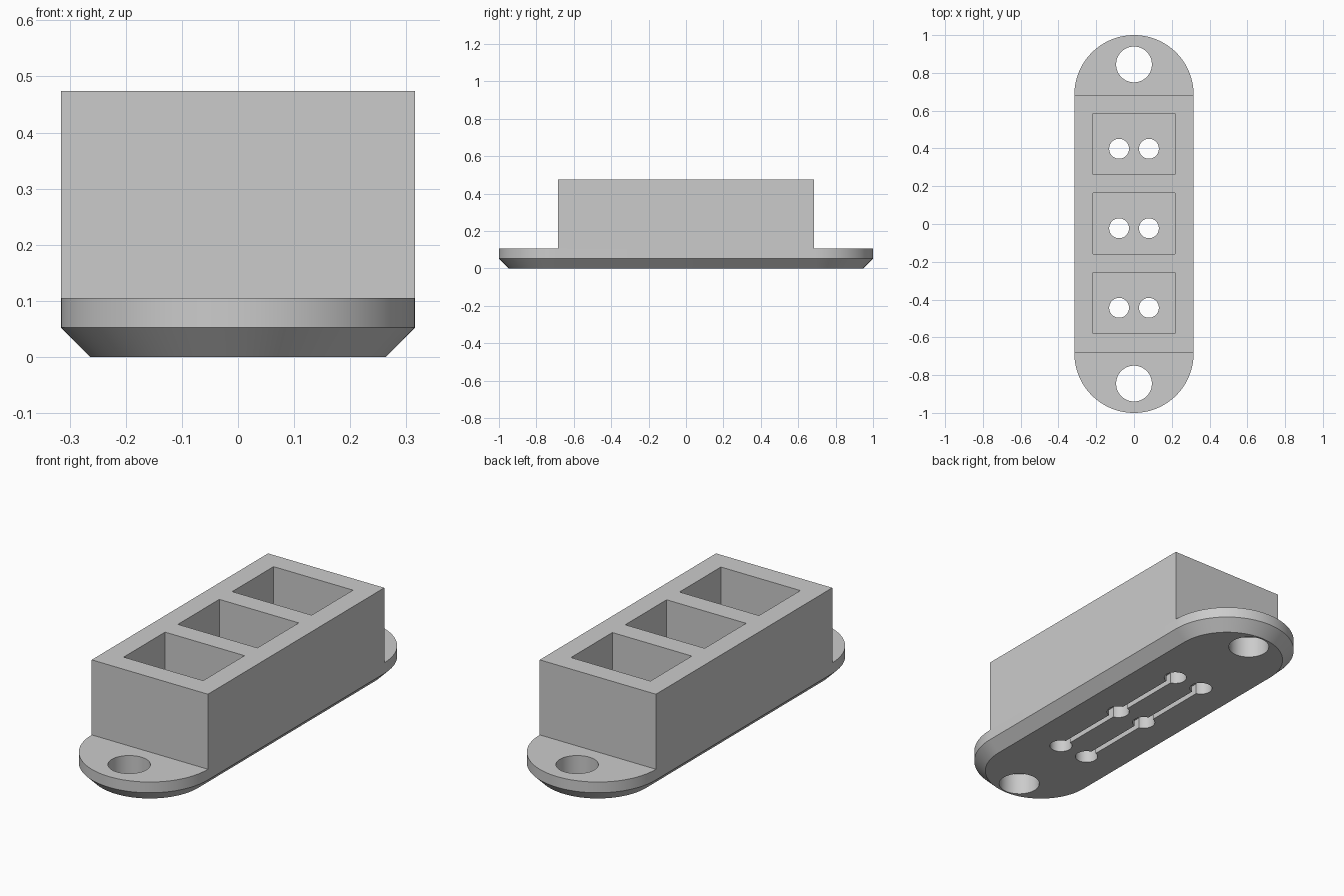
import bpy, bmesh
from math import pi, cos, sin, radians

if "Cube" in bpy.data.objects:
    bpy.data.objects.remove(bpy.data.objects["Cube"], do_unlink=True)

U = 1 / 19              # one design unit; the part is 38 units long
R, HALF = 6, 13         # end radius and half length of the straight section
FLANGE, TOP = 2, 9      # heights
PITCH = 8               # spacing of the pockets
ROWS = (-PITCH, 0, PITCH)

grey = bpy.data.materials.new("plain_grey")
grey.use_nodes = True
grey.diffuse_color = (0.6, 0.6, 0.6, 1)
grey.node_tree.nodes["Principled BSDF"].inputs["Base Color"].default_value = (0.6, 0.6, 0.6, 1)


def make(name, rings):
    """Closed solid lofted through (outline, z) rings."""
    bm = bmesh.new()
    loops = [[bm.verts.new((x * U, y * U, z * U)) for x, y in pts] for pts, z in rings]
    for a, b in zip(loops, loops[1:]):
        for i in range(len(a)):
            j = (i + 1) % len(a)
            bm.faces.new((a[i], a[j], b[j], b[i]))
    bm.faces.new(loops[0][::-1])
    bm.faces.new(loops[-1])
    mesh = bpy.data.meshes.new(name)
    bm.to_mesh(mesh)
    bm.free()
    mesh.materials.append(grey)
    obj = bpy.data.objects.new(name, mesh)
    bpy.context.collection.objects.link(obj)
    return obj


def rect(x, y, hx, hy):
    return [(x - hx, y - hy), (x + hx, y - hy), (x + hx, y + hy), (x - hx, y + hy)]


def circle(x, y, r, n=64):
    return [(x + r * cos(2 * pi * i / n), y + r * sin(2 * pi * i / n)) for i in range(n)]


def stadium(r, n=64):
    arc = [(r * cos(pi * i / n), r * sin(pi * i / n)) for i in range(n + 1)]
    return [(x, y + HALF) for x, y in arc] + [(-x, -y - HALF) for x, y in arc]


def cut(obj, outline, z0, z1):
    tool = make("cutter", [(outline, z0), (outline, z1)])
    tool.hide_render = True
    mod = obj.modifiers.new("cut", "BOOLEAN")
    mod.operation, mod.solver, mod.object = "DIFFERENCE", "EXACT", tool
    bpy.context.view_layer.objects.active = obj
    bpy.ops.object.modifier_apply(modifier=mod.name)
    bpy.data.objects.remove(tool, do_unlink=True)


# Mounting flange with rounded ends and a chamfered underside
flange = make("mounting_flange", [(stadium(R - 1), 0), (stadium(R), 1), (stadium(R), FLANGE)])
for side in (-1, 1):
    cut(flange, circle(0, side * 16.05, 1.8), -1, 3)

# Pin holes, set slightly off the pocket centres, and the wire grooves below
OFFSET = -0.43
for x in (-1.5, 1.5):
    cut(flange, rect(x, OFFSET, 0.25, PITCH), -1, 1)
    for y in ROWS:
        cut(flange, circle(x, y + OFFSET, 1, 48), -1, 3)

# Housing with three open pockets
body = rect(0, 0, R, HALF)
housing = make("housing", [(body, FLANGE), (body, TOP)])
for y in ROWS:
    cut(housing, rect(0, y + 0.05, 4.1, 3.05), FLANGE - 1, TOP + 1)

# Smooth the curved walls, keep the edges sharp
for obj in (flange, housing):
    bpy.ops.object.select_all(action="DESELECT")
    obj.select_set(True)
    bpy.context.view_layer.objects.active = obj
    bpy.ops.object.shade_smooth_by_angle(angle=radians(30))
